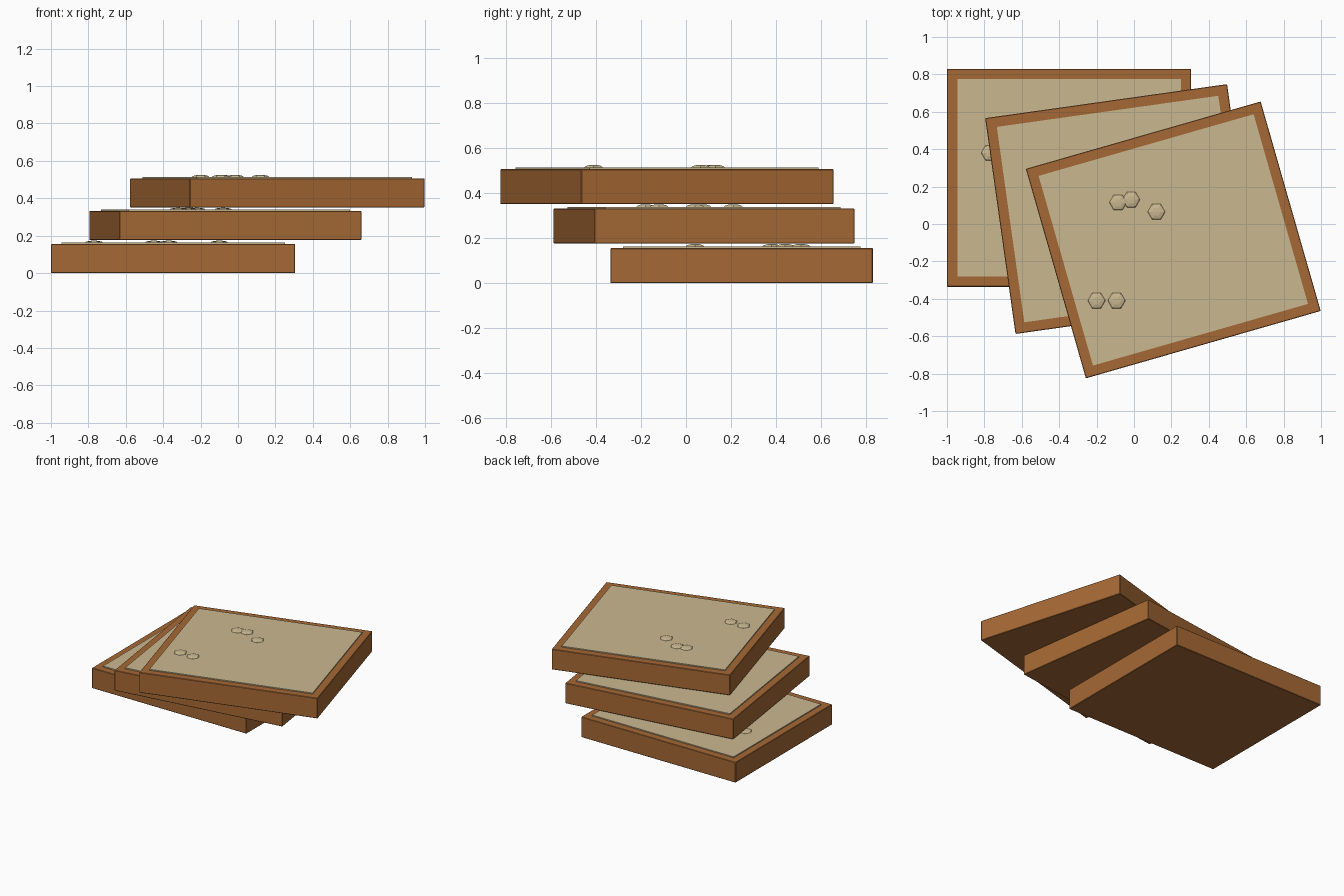
import bpy
import math
from mathutils import Matrix, Vector

cube = bpy.data.objects.get("Cube")
if cube:
    bpy.data.objects.remove(cube, do_unlink=True)


def material(name, color):
    mat = bpy.data.materials.new(name)
    mat.use_nodes = True
    mat.diffuse_color = color
    bsdf = next(n for n in mat.node_tree.nodes if n.type == "BSDF_PRINCIPLED")
    bsdf.inputs["Base Color"].default_value = color
    return mat


wood = material("warm_wood", (0.38, 0.14, 0.035, 1))
cream = material("cream_filling", (0.59, 0.48, 0.28, 1))

WIDTH, DEPTH, HEIGHT = 1.306, 1.165, 0.155
RIM, RAISE = 0.055, 0.008


def slab(name, size, center, angle, mat):
    bpy.ops.mesh.primitive_cube_add(size=1, location=center)
    ob = bpy.context.object
    ob.name = name
    ob.data.transform(Matrix.Diagonal((*size, 1)))
    ob.rotation_euler.z = angle
    ob.data.materials.append(mat)
    return ob


def bubble(name, x, y, z):
    # Six-sided flattened dome
    bpy.ops.mesh.primitive_uv_sphere_add(segments=6, ring_count=6, radius=1,
                                         location=(x, y, z))
    ob = bpy.context.object
    ob.name = name
    ob.data.transform(Matrix.Diagonal((0.047, 0.047, 0.011, 1))
                      @ Matrix.Rotation(math.radians(30), 4, "Z"))
    ob.data.materials.append(cream)


def tray(label, x, y, z, degrees, bubbles):
    angle = math.radians(degrees)
    # Wooden body
    body = slab(label + "_tray", (WIDTH, DEPTH, HEIGHT),
                (x, y, z + HEIGHT / 2), angle, wood)
    bevel = body.modifiers.new("soft_edges", "BEVEL")
    bevel.width = 0.003
    bevel.segments = 1
    # Filling standing just above the rim
    slab(label + "_filling", (WIDTH - 2 * RIM, DEPTH - 2 * RIM, 0.03),
         (x, y, z + HEIGHT + RAISE - 0.015), angle, cream)
    # Bubbles on the filling
    for i, (bx, by) in enumerate(bubbles, 1):
        bubble(f"{label}_bubble_{i}", bx, by, z + HEIGHT + RAISE)


tray("bottom", -0.347, 0.247, 0, 0,
     [(-0.77, 0.38), (-0.45, 0.44), (-0.37, 0.51), (-0.10, 0.04)])
tray("middle", -0.068, 0.08, 0.176, 8,
     [(-0.32, -0.18), (-0.27, -0.12), (-0.22, 0.04), (-0.25, 0.07), (-0.08, 0.21)])
tray("top", 0.21, -0.085, 0.351, 16,
     [(-0.2, -0.41), (-0.093, -0.41), (-0.085, 0.115), (-0.015, 0.13), (0.12, 0.065)])
